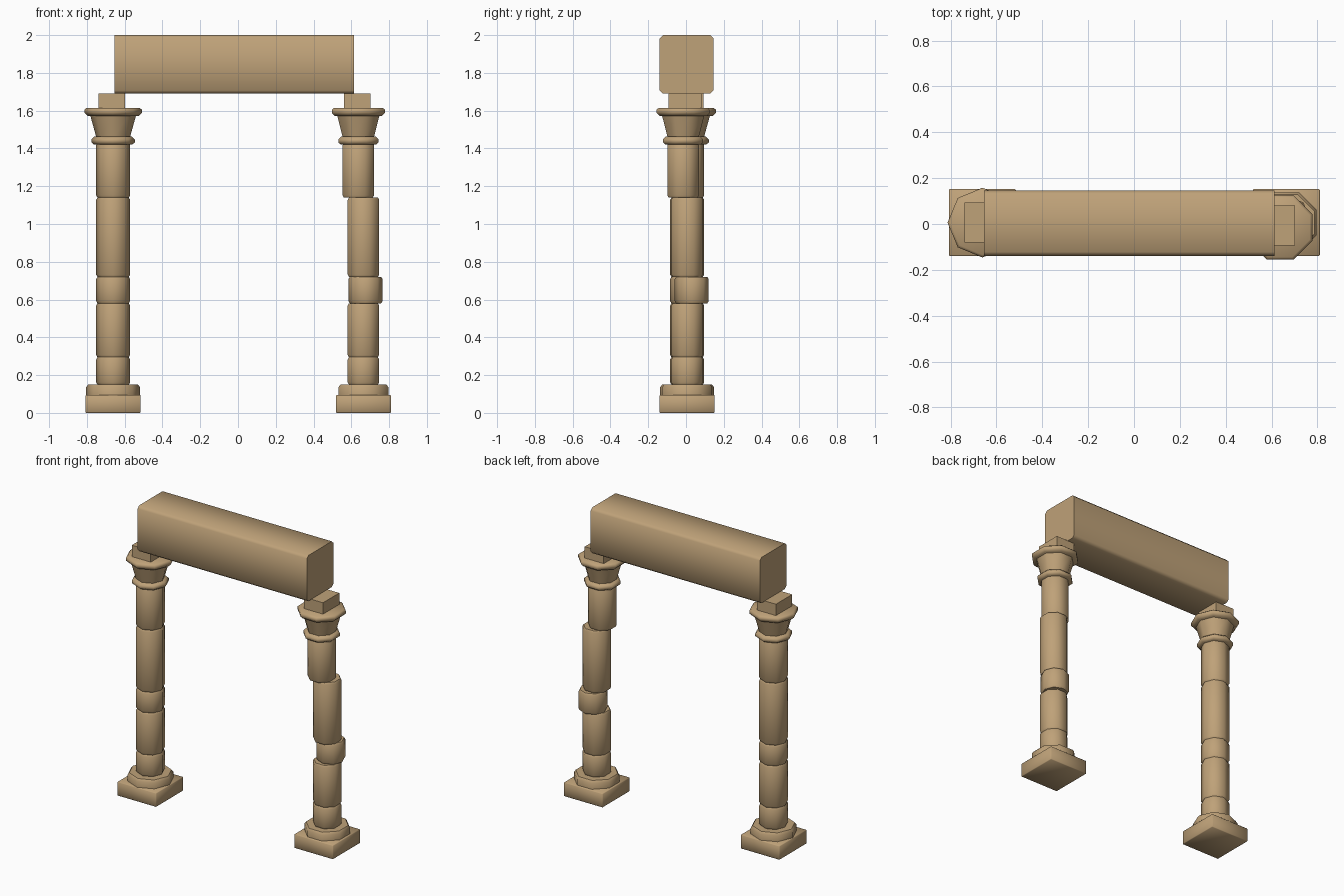
import bpy, bmesh, math

if "Cube" in bpy.data.objects:
    bpy.data.objects.remove(bpy.data.objects["Cube"])

stone = bpy.data.materials.new("sandstone")
stone.diffuse_color = (0.52, 0.36, 0.19, 1)
stone.use_nodes = True
stone.node_tree.nodes["Principled BSDF"].inputs["Base Color"].default_value = stone.diffuse_color


def finish(name, bm):
    bmesh.ops.recalc_face_normals(bm, faces=bm.faces[:])
    mesh = bpy.data.meshes.new(name)
    bm.to_mesh(mesh)
    bm.free()
    mesh.materials.append(stone)
    ob = bpy.data.objects.new(name, mesh)
    bpy.context.collection.objects.link(ob)
    bpy.ops.object.select_all(action='DESELECT')
    ob.select_set(True)
    bpy.context.view_layer.objects.active = ob
    bpy.ops.object.shade_smooth_by_angle(angle=math.radians(50))
    return ob


def octagon(name, x, y, turn, profile):
    """Capped eight-sided lathe through (radius, z) points."""
    bm = bmesh.new()
    rings = [[bm.verts.new((x + r * math.cos(turn + i * math.pi / 4),
                            y + r * math.sin(turn + i * math.pi / 4), z))
              for i in range(8)] for r, z in profile]
    for a, b in zip(rings, rings[1:]):
        for i in range(8):
            j = (i + 1) % 8
            bm.faces.new((a[i], a[j], b[j], b[i]))
    bm.faces.new(rings[0][::-1])
    bm.faces.new(rings[-1])
    return finish(name, bm)


def box(name, x0, x1, y0, y1, z0, z1, chamfer=0, along_x_only=False):
    bm = bmesh.new()
    bmesh.ops.create_cube(bm, size=1)
    for v in bm.verts:
        v.co = (x1 if v.co.x > 0 else x0, y1 if v.co.y > 0 else y0,
                z1 if v.co.z > 0 else z0)
    if chamfer:
        edges = [e for e in bm.edges if not along_x_only
                 or abs(e.verts[0].co.x - e.verts[1].co.x) > 0.01]
        bmesh.ops.bevel(bm, geom=edges, offset=chamfer, segments=1,
                        affect='EDGES')
    return finish(name, bm)


LEVELS = [0.15, 0.295, 0.58, 0.72, 1.14, 1.43]
FLAT = math.pi / 8


def column(side, cx, cy, turn, drums, top):
    # square plinth and octagonal base moulding
    box(side + "_plinth", cx - 0.146, cx + 0.146, cy - 0.146, cy + 0.146,
        0, 0.095, 0.004)
    octagon(side + "_base", cx, cy, turn,
            [(0.143, 0.09), (0.143, 0.135), (0.132, 0.15)])
    # stacked drums, each with softened ends
    for n, (dx, dy, t) in enumerate(drums):
        z0, z1 = LEVELS[n], LEVELS[n + 1]
        octagon(f"{side}_drum_{n + 1}", cx + dx, cy + dy, t,
                [(0.083, z0), (0.09, z0 + 0.012),
                 (0.09, z1 - 0.012), (0.083, z1)])
    # neck ring, flared bell and rim of the capital
    x, y, t = cx + top[0], cy + top[1], top[2]
    octagon(side + "_neck_ring", x, y, t,
            [(0.1, 1.42), (0.115, 1.432), (0.115, 1.448), (0.1, 1.462)])
    octagon(side + "_bell", x, y, t, [(0.088, 1.455), (0.124, 1.585)])
    octagon(side + "_rim", x, y, t,
            [(0.136, 1.573), (0.152, 1.588), (0.152, 1.605), (0.14, 1.615)])
    # block carrying the lintel
    bx, by = cx + top[3], cy + top[4]
    box(side + "_block", bx - 0.071, bx + 0.071, by - 0.087, by + 0.087,
        1.61, 1.692)


column("left", -0.661, 0.006, 0, [(0, 0, 0)] * 5, (0, 0, 0, -0.007, 0))
# the right column has slipped drums
column("right", 0.664, 0.006, FLAT,
       [(0, 0, FLAT), (0, 0, FLAT), (0.011, 0.024, 0), (0, 0, FLAT),
        (-0.027, -0.021, FLAT)],
       (-0.027, -0.021, FLAT, -0.033, -0.012))

box("lintel", -0.655, 0.613, -0.139, 0.145, 1.69, 2.0, 0.017, True)
